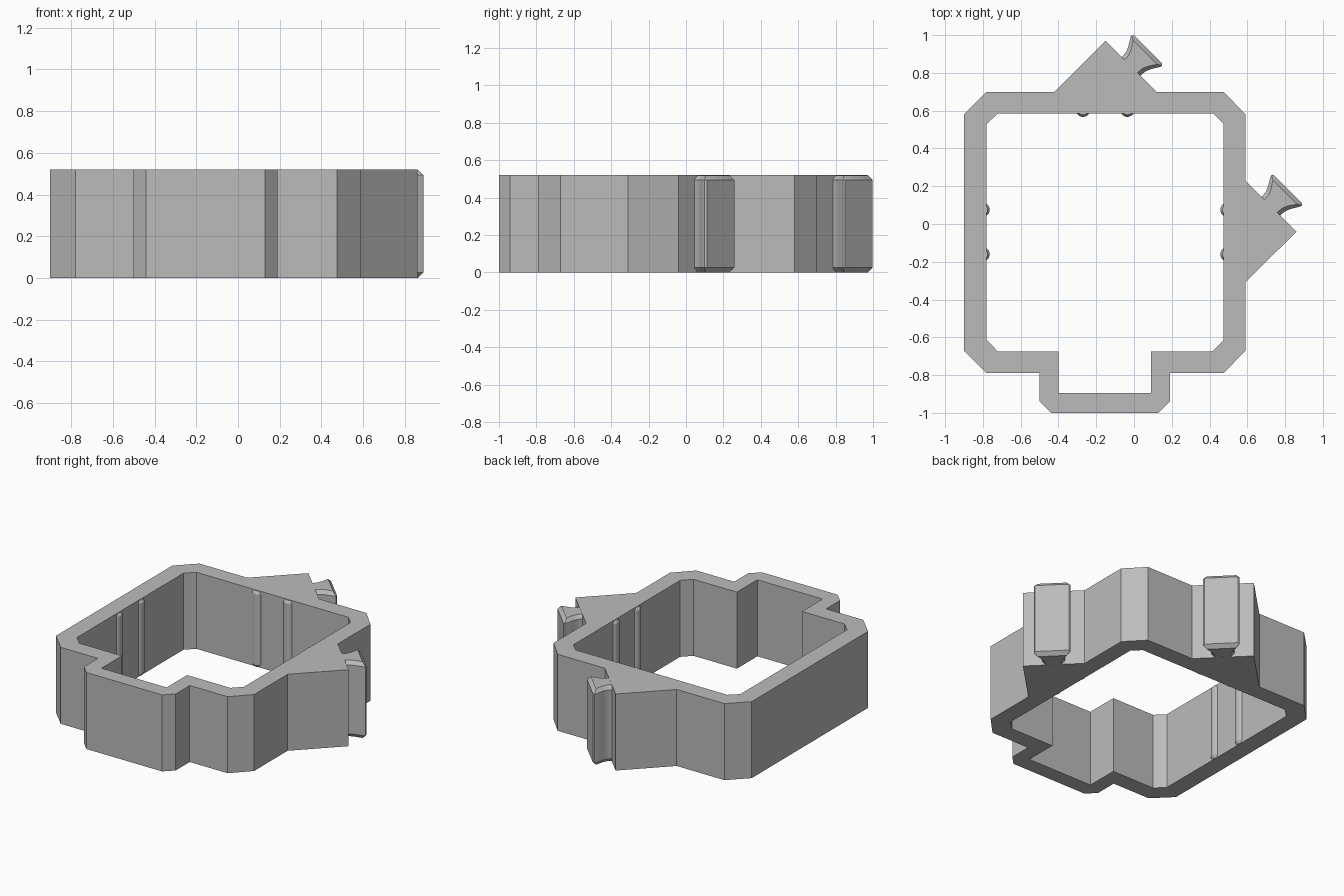
import bpy, bmesh, math

if "Cube" in bpy.data.objects:
    bpy.data.objects.remove(bpy.data.objects["Cube"], do_unlink=True)

HEIGHT = 0.52

grey = bpy.data.materials.new("plain grey")
grey.use_nodes = True
grey.diffuse_color = (0.5, 0.5, 0.5, 1)
grey.node_tree.nodes["Principled BSDF"].inputs["Base Color"].default_value = (0.5, 0.5, 0.5, 1)


def finish(bm, name, smooth=False):
    bmesh.ops.recalc_face_normals(bm, faces=bm.faces)
    mesh = bpy.data.meshes.new(name)
    bm.to_mesh(mesh)
    bm.free()
    mesh.materials.append(grey)
    obj = bpy.data.objects.new(name, mesh)
    bpy.context.collection.objects.link(obj)
    if smooth:
        bpy.ops.object.select_all(action='DESELECT')
        obj.select_set(True)
        bpy.context.view_layer.objects.active = obj
        bpy.ops.object.shade_smooth_by_angle(angle=math.radians(30))
    return obj


def loft(name, sections):
    """Join equal-length (outline, z) sections into a closed solid."""
    bm = bmesh.new()
    rings = [[bm.verts.new((x, y, z)) for x, y in pts] for pts, z in sections]
    n = len(rings[0])
    for low, high in zip(rings, rings[1:]):
        for i in range(n):
            j = (i + 1) % n
            bm.faces.new((low[i], low[j], high[j], high[i]))
    bm.faces.new(rings[0][::-1])
    bm.faces.new(rings[-1])
    return finish(bm, name, True)


# Wall frame: outer outline with the two wedges and front bay, inner opening
outer = [(-0.9, 0.58), (-0.78, 0.7), (-0.42, 0.7), (-0.15, 0.97), (0.12, 0.7),
         (0.475, 0.7), (0.59, 0.58), (0.59, 0.23), (0.86, -0.04), (0.59, -0.31),
         (0.59, -0.67), (0.475, -0.79), (0.19, -0.79), (0.19, -0.94), (0.13, -1),
         (-0.44, -1), (-0.5, -0.94), (-0.5, -0.79), (-0.78, -0.79), (-0.9, -0.67)]
inner = [(-0.78, 0.53), (-0.72, 0.585), (0.42, 0.585), (0.475, 0.53),
         (0.475, -0.615), (0.415, -0.675), (0.09, -0.675), (0.09, -0.895),
         (-0.4, -0.895), (-0.4, -0.675), (-0.72, -0.675), (-0.78, -0.615)]
bm = bmesh.new()
for outline in (outer, inner):
    vs = [bm.verts.new((x, y, 0)) for x, y in outline]
    for a, b in zip(vs, vs[1:] + vs[:1]):
        bm.edges.new((a, b))
bmesh.ops.triangle_fill(bm, edges=bm.edges[:], use_beauty=True, normal=(0, 0, 1))
top = bmesh.ops.extrude_face_region(bm, geom=bm.faces[:])["geom"]
bmesh.ops.translate(bm, vec=(0, 0, HEIGHT),
                    verts=[g for g in top if isinstance(g, bmesh.types.BMVert)])
finish(bm, "wall_frame")


# Flared clips on the wedge slopes: (outward, half width) profile, mirrored
def clip_outline(cx, cy, profile):
    pts = profile + [(u, -v) for u, v in reversed(profile)]
    s = math.sqrt(0.5)
    return [(cx + (u + v) * s, cy + (u - v) * s) for u, v in pts]


full = [(-0.02, 0.072), (0.012, 0.07), (0.035, 0.073), (0.06, 0.083),
        (0.108, 0.112), (0.118, 0.113), (0.127, 0.104)]
small = [(min(u, 0.105), v - 0.022) for u, v in full]
for name, cx, cy in (("back_clip", -0.015, 0.835), ("left_clip", 0.725, 0.095)):
    a, b = (clip_outline(cx, cy, p) for p in (small, full))
    loft(name, [(a, 0.001), (b, 0.026), (b, HEIGHT - 0.026), (a, HEIGHT - 0.001)])


# Small rounded ribs on the inner walls
def circle(cx, cy, r):
    return [(cx + r * math.cos(math.tau * i / 24), cy + r * math.sin(math.tau * i / 24))
            for i in range(24)]


def rib(name, x, y):
    a, b = circle(x, y, 0.027), circle(x, y, 0.038)
    loft(name, [(a, 0.002), (b, 0.02), (b, HEIGHT - 0.02), (a, HEIGHT - 0.002)])


for i, y in enumerate((0.075, -0.16)):
    rib(f"right_rib_{i + 1}", -0.802, y)
    rib(f"left_rib_{i + 1}", 0.495, y)
for i, x in enumerate((-0.27, -0.035)):
    rib(f"back_rib_{i + 1}", x, 0.605)
